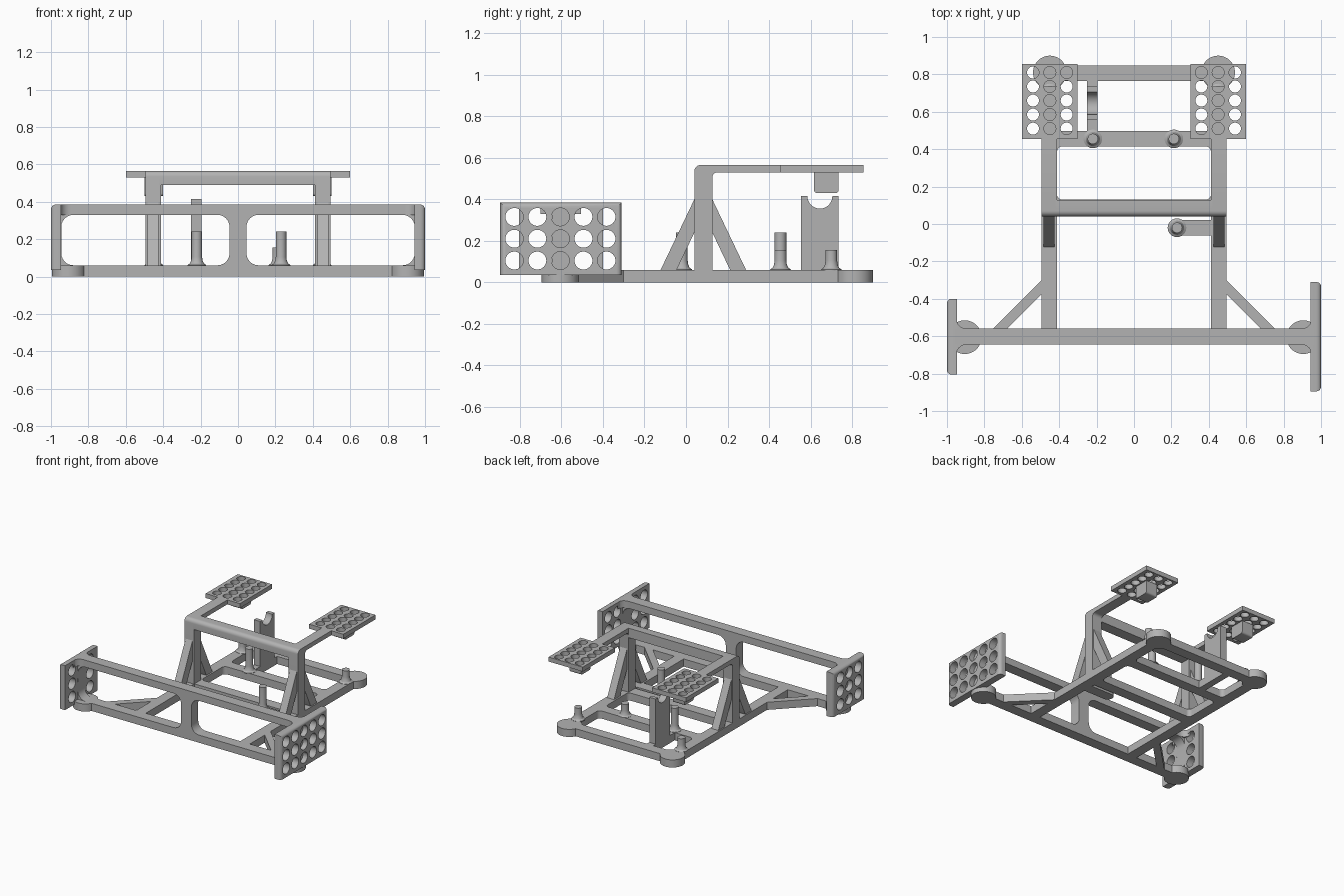
import bpy, bmesh, math
from mathutils import Matrix, Vector

if "Cube" in bpy.data.objects:
    bpy.data.objects.remove(bpy.data.objects["Cube"])

grey = bpy.data.materials.new("light grey")
grey.use_nodes = True
grey.diffuse_color = (0.45, 0.45, 0.45, 1)
grey.node_tree.nodes["Principled BSDF"].inputs["Base Color"].default_value = (0.45, 0.45, 0.45, 1)

parts = []
# Profile planes: profile u, profile v and extrusion direction
PLAN = ((1, 0, 0), (0, 1, 0), (0, 0, 1))
FRONT = ((1, 0, 0), (0, 0, 1), (0, 1, 0))
SIDE = ((0, 1, 0), (0, 0, 1), (1, 0, 0))


def add(name, mesh):
    obj = bpy.data.objects.new(name, mesh)
    bpy.context.scene.collection.objects.link(obj)
    mesh.materials.clear()
    mesh.materials.append(grey)
    parts.append(obj)
    return obj


def evaluated_mesh(obj):
    deps = bpy.context.evaluated_depsgraph_get()
    return bpy.data.meshes.new_from_object(obj.evaluated_get(deps))


def rounded(points, steps=6):
    """Round the right-angled corners that carry a radius (u, v, r)."""
    out = []
    for i, p in enumerate(points):
        here = Vector(p[:2])
        r = p[2] if len(p) > 2 else 0
        if not r:
            out.append(here)
            continue
        a = (Vector(points[i - 1][:2]) - here).normalized()
        b = (Vector(points[(i + 1) % len(points)][:2]) - here).normalized()
        c = here + (a + b) * r
        for k in range(steps + 1):
            t = math.pi / 2 * k / steps
            out.append(c - (b * math.cos(t) + a * math.sin(t)) * r)
    return out


def rect(u0, u1, v0, v1, r=0):
    return rounded([(u0, v0, r), (u1, v0, r), (u1, v1, r), (u0, v1, r)])


def circle(u, v, r, n=32):
    return [(u + r * math.cos(2 * math.pi * k / n), v + r * math.sin(2 * math.pi * k / n)) for k in range(n)]


def solid(name, loops, plane, lo, hi):
    """Extrude an outline with holes between two planes."""
    curve = bpy.data.curves.new(name, 'CURVE')
    curve.dimensions = '2D'
    curve.fill_mode = 'BOTH'
    curve.extrude = (hi - lo) / 2
    for loop in loops:
        spline = curve.splines.new('POLY')
        spline.points.add(len(loop) - 1)
        for point, p in zip(spline.points, loop):
            point.co = (p[0], p[1], 0, 1)
        spline.use_cyclic_u = True
    temp = bpy.data.objects.new(name, curve)
    bpy.context.scene.collection.objects.link(temp)
    mesh = evaluated_mesh(temp)
    bpy.data.objects.remove(temp)
    basis = Matrix(plane).transposed().to_4x4()
    mesh.transform(basis @ Matrix.Translation((0, 0, (lo + hi) / 2)))
    bm = bmesh.new()
    bm.from_mesh(mesh)
    bmesh.ops.remove_doubles(bm, verts=bm.verts, dist=1e-5)
    bmesh.ops.recalc_face_normals(bm, faces=bm.faces)
    bm.to_mesh(mesh)
    bm.free()
    return add(name, mesh)


def peg(name, x, y, top):
    """Turned peg with a flared foot."""
    profile = [(0.05, 0.055), (0.05, 0.062), (0.038, 0.07), (0.031, 0.085), (0.028, 0.105), (0.028, top)]
    bm = bmesh.new()
    n = 24
    rings = [[bm.verts.new((px, py, z)) for px, py in circle(x, y, r, n)] for r, z in profile]
    for low, high in zip(rings, rings[1:]):
        for k in range(n):
            j = (k + 1) % n
            bm.faces.new((low[k], low[j], high[j], high[k]))
    bm.faces.new(rings[0][::-1])
    bm.faces.new(rings[-1])
    mesh = bpy.data.meshes.new(name)
    bm.to_mesh(mesh)
    bm.free()
    add(name, mesh)


def end_plate(name, s, y0, y1, columns):
    """Upright perforated plate with softened outer edges."""
    bm = bmesh.new()
    bmesh.ops.create_cube(bm, size=1)
    bmesh.ops.scale(bm, vec=(0.055, y1 - y0, 0.35), verts=bm.verts)
    bmesh.ops.translate(bm, vec=(s * 0.9725, (y0 + y1) / 2, 0.21), verts=bm.verts)
    edges = [e for e in bm.edges if all(abs(v.co.x) > 0.98 for v in e.verts)
             and any(v.co.z > 0.3 for v in e.verts)]
    bmesh.ops.bevel(bm, geom=edges, offset=0.025, segments=4, profile=0.5, affect='EDGES')
    mesh = bpy.data.meshes.new(name)
    bm.to_mesh(mesh)
    bm.free()
    plate = add(name, mesh)
    # Cutter with one cylinder per hole
    bm = bmesh.new()
    for c in range(columns):
        for row in range(3):
            y = -0.605 + (c - (columns - 1) / 2) * 0.111
            m = Matrix.Translation((s * 0.97, y, 0.105 + row * 0.105)) @ Matrix.Rotation(math.pi / 2, 4, 'Y')
            bmesh.ops.create_cone(bm, cap_ends=True, segments=32, radius1=0.043, radius2=0.043, depth=0.2, matrix=m)
    holes = bpy.data.meshes.new("hole_cutter")
    bm.to_mesh(holes)
    bm.free()
    cutter = bpy.data.objects.new("hole_cutter", holes)
    cutter.hide_render = True
    bpy.context.scene.collection.objects.link(cutter)
    mod = plate.modifiers.new("holes", 'BOOLEAN')
    mod.object, mod.operation, mod.solver = cutter, 'DIFFERENCE', 'EXACT'
    result = evaluated_mesh(plate)
    plate.modifiers.clear()
    plate.data = result
    bpy.data.objects.remove(cutter)


# Base frame and its small cross pieces
solid("base_frame", [rect(-0.495, 0.495, -0.6, 0.848), rect(-0.412, 0.412, -0.565, 0.045),
                     rect(-0.412, 0.412, 0.13, 0.415, 0.03), rect(-0.412, 0.412, 0.497, 0.765, 0.03)], PLAN, 0, 0.06)
solid("clip_rail", [rect(-0.25, -0.195, 0.48, 0.78)], PLAN, 0, 0.06)
solid("peg_arm", [rect(0.23, 0.43, -0.062, 0.022)], PLAN, 0, 0.06)
solid("peg_arm_end", [circle(0.23, -0.02, 0.042)], PLAN, 0, 0.06)

# Front window frame
solid("front_frame", [rect(-0.96, 0.96, 0, 0.385), rect(-0.945, -0.045, 0.06, 0.33, 0.065),
                      rect(0.045, 0.945, 0.06, 0.33, 0.065)], FRONT, -0.645, -0.56)

# Notched clip upright
notch = [(0.645 - 0.06 * math.cos(math.pi * k / 16), 0.415 - 0.06 * math.sin(math.pi * k / 16)) for k in range(17)]
solid("clip_upright", [[(0.735, 0.05), (0.735, 0.415)] + notch[::-1] + [(0.555, 0.415), (0.555, 0.05)]],
      SIDE, -0.25, -0.195)

# Raised crossbar
solid("raised_crossbar", [rounded([(0.04, 0.49), (0.127, 0.49), (0.127, 0.565), (0.04, 0.565, 0.03)])],
      SIDE, -0.42, 0.42)

# Perforated end plates, the left one wider
end_plate("left_end_plate", 1, -0.895, -0.31, 5)
end_plate("right_end_plate", -1, -0.805, -0.4, 3)

# Mirrored parts
for side, s in (("left", 1), ("right", -1)):
    def span(a, b):
        return sorted((s * a, s * b))

    solid(side + "_front_foot", [circle(s * 0.905, -0.605, 0.09, 48)], PLAN, 0, 0.06)
    solid(side + "_rear_foot", [circle(s * 0.45, 0.81, 0.09, 48)], PLAN, 0, 0.06)
    solid(side + "_floor_brace", [[(s * 0.48, -0.285), (s * 0.775, -0.58), (s * 0.7, -0.58), (s * 0.48, -0.36)]],
          PLAN, 0, 0.06)
    # Fillets where the front frame meets the end plates
    for level, lo, hi in (("lower", 0.035, 0.06), ("upper", 0.33, 0.385)):
        for end, y, d in (("front", -0.645, -1), ("back", -0.56, 1)):
            arc = [(s * (0.895 + 0.055 * math.sin(math.pi / 2 * k / 8)),
                    y + d * 0.055 * (1 - math.cos(math.pi / 2 * k / 8))) for k in range(9)]
            solid(f"{side}_{level}_{end}_fillet", [arc + [(s * 0.95, y - d * 0.01), (s * 0.895, y - d * 0.01)]],
                  PLAN, lo, hi)
    # Post, arm and braces
    solid(side + "_post_and_arm", [rounded([(0.04, 0.03), (0.04, 0.565, 0.03), (0.47, 0.565), (0.47, 0.53),
                                            (0.127, 0.53, 0.025), (0.127, 0.03)])], SIDE, *span(0.412, 0.495))
    for end, y, d in (("front", 0.045, -1), ("back", 0.122, 1)):
        solid(f"{side}_{end}_post_brace", [[(y, 0.41), (y + d * 0.172, 0.05), (y + d * 0.095, 0.05), (y, 0.25)]],
              SIDE, *span(0.425, 0.485))
    # Top perforated tray and the block beneath it
    grid = [circle(s * (0.45 + 0.09 * i), 0.51 + 0.075 * j, 0.032) for i in (-1, 0, 1) for j in range(5)]
    solid(side + "_tray", [rect(*span(0.302, 0.6), 0.455, 0.855)] + grid, PLAN, 0.53, 0.565)
    solid(side + "_tray_block", [rounded([(0.617, 0.43, 0.015), (0.735, 0.43, 0.015), (0.735, 0.532), (0.617, 0.532)])],
          SIDE, *span(0.4, 0.5))
    peg(side + "_rear_peg", s * 0.45, 0.70, 0.155)

# Remaining pegs
peg("tall_middle_peg", -0.22, 0.455, 0.24)
peg("short_middle_peg", 0.213, 0.455, 0.155)
peg("arm_peg", 0.23, -0.02, 0.24)

# Smooth curved surfaces, keep edges sharp
bpy.ops.object.select_all(action='DESELECT')
for obj in parts:
    obj.select_set(True)
bpy.context.view_layer.objects.active = parts[0]
bpy.ops.object.shade_smooth_by_angle(angle=math.radians(30))
